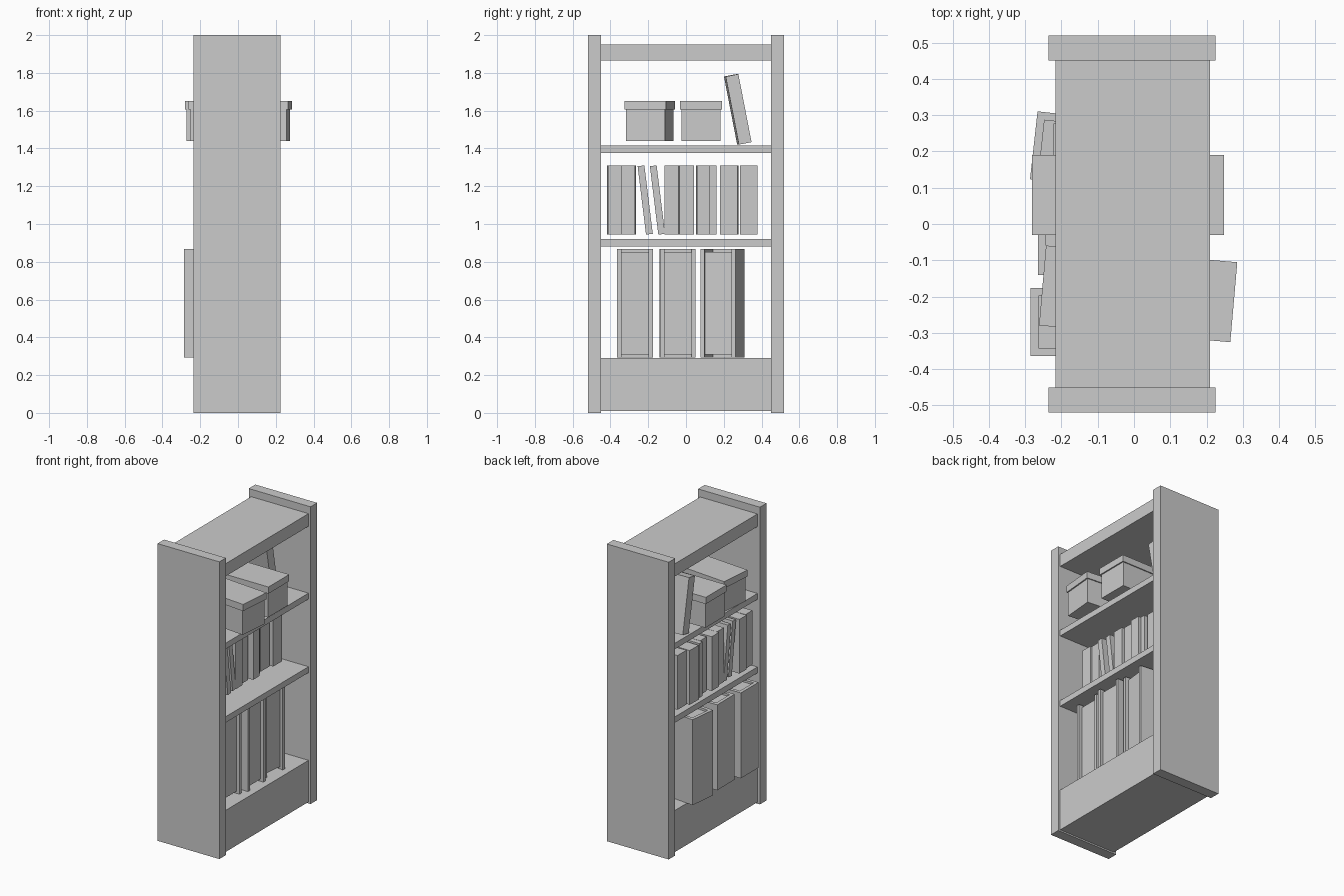
import bpy
from math import radians
from mathutils import Euler, Vector

cube = bpy.data.objects.get("Cube")
if cube:
    bpy.data.objects.remove(cube, do_unlink=True)

GREY = (0.6, 0.6, 0.6, 1)
mat = bpy.data.materials.new("plain grey")
mat.use_nodes = True
mat.diffuse_color = GREY
mat.node_tree.nodes["Principled BSDF"].inputs["Base Color"].default_value = GREY


def block(name, centre, size, tilt=0, yaw=0, pivot=None):
    """Box with a sideways tilt and a yaw, turned about its pivot."""
    rot = Euler((radians(tilt), 0, radians(yaw)))
    pivot = Vector(pivot or centre)
    place = pivot + rot.to_matrix() @ (Vector(centre) - pivot)
    bpy.ops.mesh.primitive_cube_add(size=1, location=place, rotation=rot)
    ob = bpy.context.object
    ob.name = name
    ob.scale = size
    ob.data.materials.append(mat)
    return ob


def span(name, x, y, z):
    """Upright box between pairs of limits."""
    lims = (x, y, z)
    block(name, [sum(p) / 2 for p in lims], [p[1] - p[0] for p in lims])


# Frame
DEPTH = (-0.217, 0.21)
INNER = (-0.45, 0.45)
span("front_side_panel", (-0.235, 0.225), (-0.52, -0.45), (0, 2))
span("back_side_panel", (-0.235, 0.225), (0.45, 0.52), (0, 2))
span("base", DEPTH, INNER, (0.01, 0.29))
span("lower_shelf", DEPTH, INNER, (0.88, 0.92))
span("upper_shelf", DEPTH, INNER, (1.375, 1.415))
span("top_board", DEPTH, INNER, (1.865, 1.95))


# Storage boxes with overhanging lids
def storage_box(name, x, y, yaw):
    block(name + "_body", (x, y, 1.525), (0.512, 0.207, 0.17), yaw=yaw)
    block(name + "_lid", (x, y, 1.6275), (0.529, 0.221, 0.045), yaw=yaw)


storage_box("front_box", 0.0115, -0.1925, -5)
storage_box("back_box", -0.0165, 0.08, 0)


# Tall binders: spine, two covers and a recessed page block
def binder(name, x, y, yaw):
    length, width, height, t = 0.435, 0.188, 0.575, 0.022
    z = 0.293 + height / 2
    pivot = (x, y, z)
    block(name + "_spine", (x - length / 2 + t / 2, y, z), (t, width, height), 0, yaw, pivot)
    for side, label in ((-1, "front"), (1, "back")):
        block(f"{name}_{label}_cover", (x + t / 2, y + side * (width - t) / 2, z),
              (length - t, t, height), 0, yaw, pivot)
    block(name + "_pages", (x, y, z), (length - 2 * t, width - 2 * t, height - 0.03), 0, yaw, pivot)


binder("front_binder", -0.0675, -0.27, 0)
binder("middle_binder", -0.0475, -0.045, 0.5)
binder("back_binder", -0.06, 0.193, -6.3)

# Row of books: centre y, thickness, x shift, tilt, yaw
books = [
    (-0.378, 0.074, 0.0, 0, 1), (-0.304, 0.074, -0.01, 0, -1),
    (-0.216, 0.036, 0.01, 7, 0), (-0.151, 0.036, 0.0, 7, 0),
    (-0.077, 0.074, 0.0, 0, 0), (0.001, 0.076, -0.015, 0, 1),
    (0.091, 0.07, 0.01, 0, 1), (0.144, 0.034, -0.01, 0, 0),
    (0.228, 0.094, -0.02, 0, -1), (0.332, 0.094, 0.0, 0, 0),
]
for i, (y, thick, shift, tilt, yaw) in enumerate(books):
    block(f"book_{i + 1}", (-0.07 + shift, y, 1.127), (0.265, thick, 0.365), tilt, yaw)

# Thick book leaning on the upper shelf
block("leaning_book", (-0.075, 0.274, 1.607), (0.27, 0.068, 0.367), tilt=11, yaw=2)
